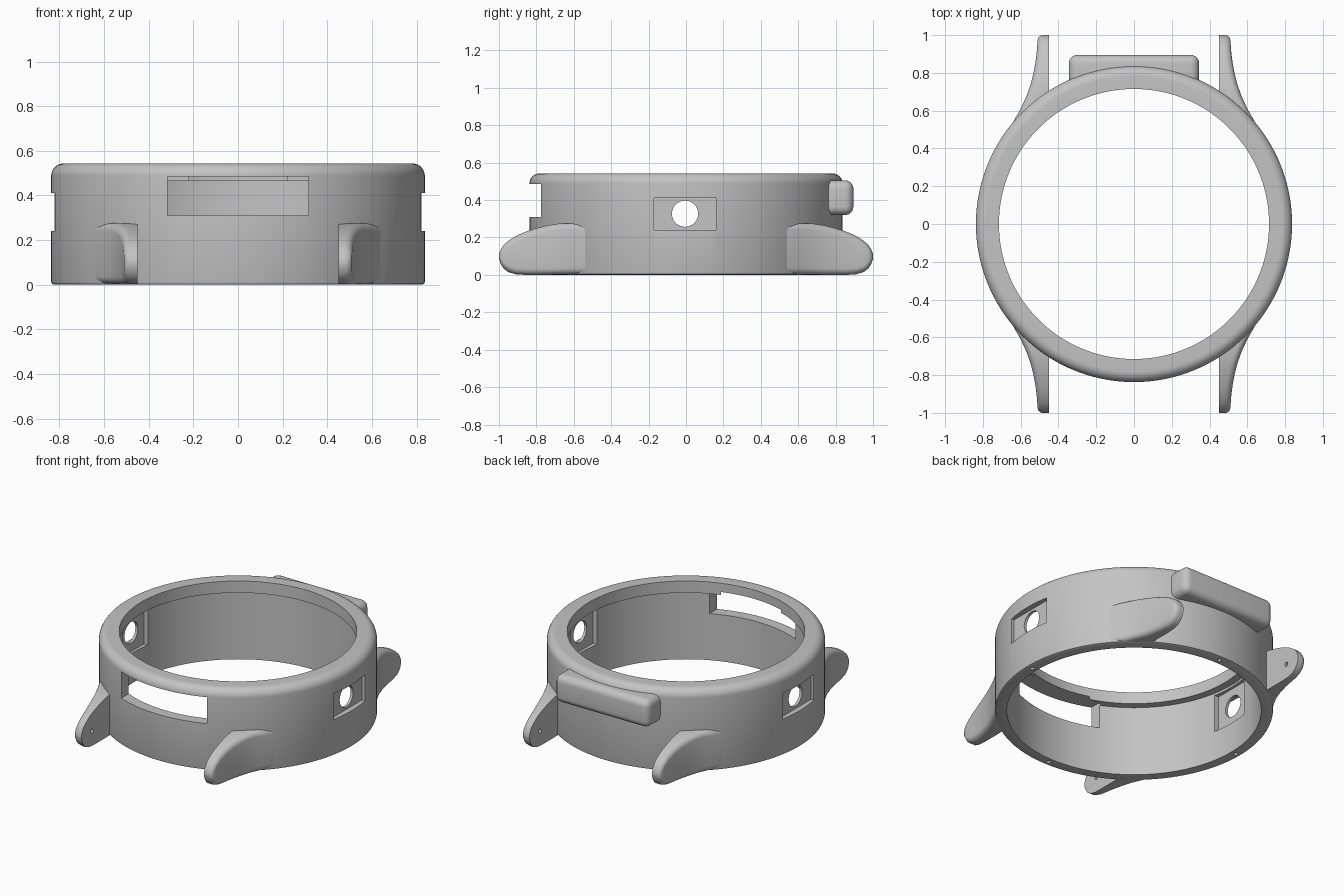
import bpy, bmesh, math
from mathutils import Matrix

cube = bpy.data.objects.get("Cube")
if cube:
    bpy.data.objects.remove(cube)

grey = bpy.data.materials.new("plain grey")
grey.use_nodes = True
grey.diffuse_color = (0.55, 0.55, 0.55, 1)
grey.node_tree.nodes["Principled BSDF"].inputs["Base Color"].default_value = grey.diffuse_color


def make_object(name, bm):
    bmesh.ops.recalc_face_normals(bm, faces=bm.faces)
    mesh = bpy.data.meshes.new(name)
    bm.to_mesh(mesh)
    bm.free()
    mesh.materials.append(grey)
    obj = bpy.data.objects.new(name, mesh)
    bpy.context.collection.objects.link(obj)
    return obj


def activate(obj):
    bpy.ops.object.select_all(action='DESELECT')
    obj.select_set(True)
    bpy.context.view_layer.objects.active = obj


def cut(obj, cutter):
    activate(obj)
    mod = obj.modifiers.new("cut", 'BOOLEAN')
    mod.operation = 'DIFFERENCE'
    mod.solver = 'EXACT'
    mod.object = cutter
    bpy.ops.object.modifier_apply(modifier=mod.name)
    bpy.data.objects.remove(cutter)


def smooth(obj, degrees=35):
    activate(obj)
    bpy.ops.object.shade_smooth_by_angle(angle=math.radians(degrees))


def box(name, low, high):
    bm = bmesh.new()
    bmesh.ops.create_cube(bm, size=1)
    for v in bm.verts:
        v.co = [h if c > 0 else l for c, l, h in zip(v.co, low, high)]
    return make_object(name, bm)


def cylinder(name, radius, depth, centre, axis='Z', segments=32):
    bm = bmesh.new()
    turn = Matrix.Rotation(math.pi / 2, 4, 'Y') if axis == 'X' else Matrix()
    bmesh.ops.create_cone(bm, cap_ends=True, segments=segments, radius1=radius,
                          radius2=radius, depth=depth,
                          matrix=Matrix.Translation(centre) @ turn)
    return make_object(name, bm)


# Case ring: a revolved section with a rounded top edge and an inner lip
R, WALL, LIP, TOP, LEDGE = 0.837, 0.765, 0.715, 0.543, 0.465
FILLET = 0.055
section = [(WALL, 0), (R - 0.012, 0), (R - 0.003, 0.004), (R, 0.013)]
for i in range(9):
    a = i / 8 * math.pi / 2
    section.append((R - FILLET + FILLET * math.cos(a), TOP - FILLET + FILLET * math.sin(a)))
section += [(LIP, TOP), (LIP, LEDGE), (WALL, LEDGE)]
SEGMENTS = 144
bm = bmesh.new()
rings = []
for s in range(SEGMENTS):
    a = 2 * math.pi * s / SEGMENTS
    rings.append([bm.verts.new((r * math.cos(a), r * math.sin(a), z)) for r, z in section])
for s in range(SEGMENTS):
    one, two = rings[s], rings[(s + 1) % SEGMENTS]
    for k in range(len(section)):
        n = (k + 1) % len(section)
        bm.faces.new((one[k], two[k], two[n], one[n]))
case = make_object("case_ring", bm)

# Front slot
cut(case, box("slot_cutter", (-0.315, -0.95, 0.31), (0.315, -0.68, 0.485)))

# Side windows: shallow outer recess, inner pocket and round hole
for side in (-1, 1):
    x_out = sorted((side * 0.8, side * 0.95))
    x_in = sorted((side * 0.6, side * 0.782))
    cut(case, box("recess_cutter", (x_out[0], -0.17, 0.24), (x_out[1], 0.16, 0.412)))
    cut(case, box("pocket_cutter", (x_in[0], -0.14, 0.2), (x_in[1], 0.13, 0.45)))
    cut(case, cylinder("hole_cutter", 0.07, 0.3, (side * 0.8, -0.005, 0.327), 'X', 48))

# Screw holes in the bottom rim
for x, y in ((0.8, 0), (-0.8, 0), (0, 0.8), (0, -0.8)):
    cut(case, cylinder("screw_cutter", 0.013, 0.1, (x, y, 0), segments=16))
smooth(case)

# Rounded block on the back
block = box("back_block", (-0.345, 0.70, 0.32), (0.345, 0.895, 0.505))
activate(block)
bevel = block.modifiers.new("rounding", 'BEVEL')
bevel.width, bevel.segments = 0.045, 6
bpy.ops.object.modifier_apply(modifier=bevel.name)
cut(block, cylinder("inside_cutter", 0.78, 2, (0, 0, 0), segments=SEGMENTS))
smooth(block)

# Strap lugs: sections lofted outward along y as (y, outer x, bottom z, top z)
INNER_X = 0.45
stations = [(0.5, 0.655, 0.005, 0.262), (0.55, 0.635, 0.004, 0.272), (0.61, 0.6, 0.003, 0.276),
            (0.68, 0.568, 0.002, 0.274), (0.74, 0.547, 0, 0.265), (0.8, 0.532, 0, 0.25),
            (0.86, 0.521, 0, 0.23), (0.91, 0.515, 0.003, 0.208), (0.95, 0.512, 0.015, 0.182),
            (0.975, 0.51, 0.034, 0.16), (0.99, 0.505, 0.057, 0.137), (1, 0.488, 0.085, 0.11)]


def lug(name, side, end):
    bm = bmesh.new()
    loops = []
    for y, x, z0, z1 in stations:
        r = min(0.035, (z1 - z0) * 0.45, (x - INNER_X) * 0.6)
        pts = [(INNER_X, z0)]
        for corner, start in ((z0 + r, -90), (z1 - r, 0)):
            for i in range(6):
                a = math.radians(start + 18 * i)
                pts.append((x - r + r * math.cos(a), corner + r * math.sin(a)))
        pts.append((INNER_X, z1))
        loops.append([bm.verts.new((side * px, end * y, pz)) for px, pz in pts])
    for one, two in zip(loops, loops[1:]):
        for k in range(len(one)):
            n = (k + 1) % len(one)
            bm.faces.new((one[k], one[n], two[n], two[k]))
    bm.faces.new(loops[0])
    bm.faces.new(loops[-1])
    obj = make_object(name, bm)
    cut(obj, cylinder("inside_cutter", 0.78, 2, (0, 0, 0), segments=SEGMENTS))
    # Blind hole for the strap pin
    cut(obj, cylinder("pin_cutter", 0.014, 0.07, (side * INNER_X, end * 0.89, 0.1), 'X', 16))
    smooth(obj, 40)


for end, place in ((-1, "front"), (1, "back")):
    for side, hand in ((-1, "right"), (1, "left")):
        lug(place + "_" + hand + "_lug", side, end)
